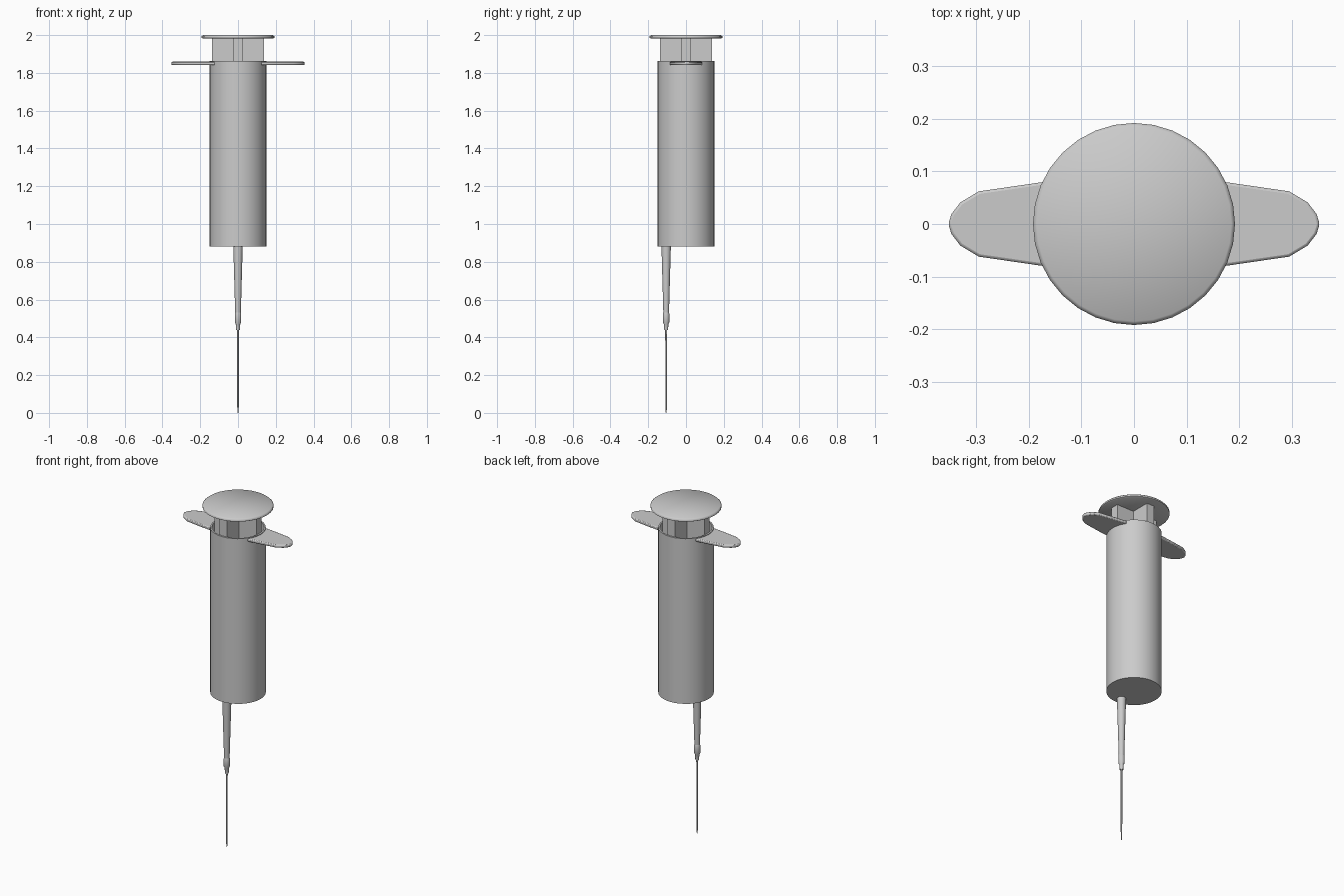
import bpy, bmesh, math

if "Cube" in bpy.data.objects:
    bpy.data.objects.remove(bpy.data.objects["Cube"])


def finish(name, bm, angle=35):
    bmesh.ops.remove_doubles(bm, verts=bm.verts, dist=1e-5)
    bmesh.ops.recalc_face_normals(bm, faces=bm.faces)
    me = bpy.data.meshes.new(name)
    bm.to_mesh(me)
    bm.free()
    ob = bpy.data.objects.new(name, me)
    bpy.context.collection.objects.link(ob)
    bpy.ops.object.select_all(action='DESELECT')
    ob.select_set(True)
    bpy.context.view_layer.objects.active = ob
    bpy.ops.object.shade_smooth_by_angle(angle=math.radians(angle))
    return ob


def lathe(name, profile, y=0.0, sides=32, angle=35):
    """Spin an (r, z) profile around a vertical axis at the given y."""
    bm = bmesh.new()
    vs = [bm.verts.new((r, y, z)) for r, z in profile]
    es = [bm.edges.new(p) for p in zip(vs, vs[1:])]
    bmesh.ops.spin(bm, geom=vs + es, cent=(0, y, 0), axis=(0, 0, 1),
                   angle=2 * math.pi, steps=sides)
    return finish(name, bm, angle)


def prism(name, outline, z0, z1):
    """Extrude a flat outline from z0 up to z1."""
    bm = bmesh.new()
    face = bm.faces.new([bm.verts.new((x, y, z0)) for x, y in outline])
    top = bmesh.ops.extrude_face_region(bm, geom=[face])
    for v in top['geom']:
        if isinstance(v, bmesh.types.BMVert):
            v.co.z = z1
    return finish(name, bm)


# Hollow barrel, open at the top
lathe("barrel", [(0, 0.88), (0.150, 0.88), (0.150, 1.863),
                 (0.141, 1.863), (0.141, 0.895), (0, 0.895)])

# Finger grips on both sides, starting inside the barrel wall
half = [(0.178, 0.079), (0.295, 0.062), (0.330, 0.041), (0.347, 0.019)]
arc = [(0.146 * math.cos(a), 0.146 * math.sin(a))
       for a in [math.radians(36 - 12 * i) for i in range(7)]]
outline = arc + [(x, -y) for x, y in half] + [(0.353, 0)] + half[::-1]
for side, label in ((1, "right"), (-1, "left")):
    grip = prism("finger_grip_" + label,
                 [(side * x, y) for x, y in outline], 1.841, 1.859)
    bevel = grip.modifiers.new("soft_edge", 'BEVEL')
    bevel.width = 0.005
    bevel.segments = 2

# Plunger: cross-shaped rod, rubber piston and thumb disc
w, r = 0.024, 0.138
quarter = [(r, -w), (r, w), (w, w)]
cross = []
for k in range(4):
    c, s = round(math.cos(k * math.pi / 2)), round(math.sin(k * math.pi / 2))
    cross += [(x * c - y * s, x * s + y * c) for x, y in quarter]
prism("plunger_rod", cross, 0.98, 1.985)
lathe("piston", [(0, 0.90), (0.139, 0.90), (0.139, 0.98), (0, 0.98)])
lathe("thumb_disc", [(0, 1.981), (0.185, 1.981), (0.192, 1.985),
                     (0.192, 1.994), (0.185, 2.0), (0, 2.0)], angle=60)

# Off-centre nozzle, needle hub and needle
ny = -0.105
lathe("nozzle", [(0, 0.885), (0.025, 0.885), (0.015, 0.53), (0, 0.53)], ny, 20)
lathe("needle_hub", [(0, 0.535), (0.014, 0.535), (0.017, 0.525), (0.017, 0.48),
                     (0.012, 0.47), (0.010, 0.438), (0, 0.438)], ny, 20)
lathe("needle", [(0, 0.445), (0.005, 0.445), (0.004, 0.03),
                 (0.002, 0.0), (0, 0.0)], ny, 12)
